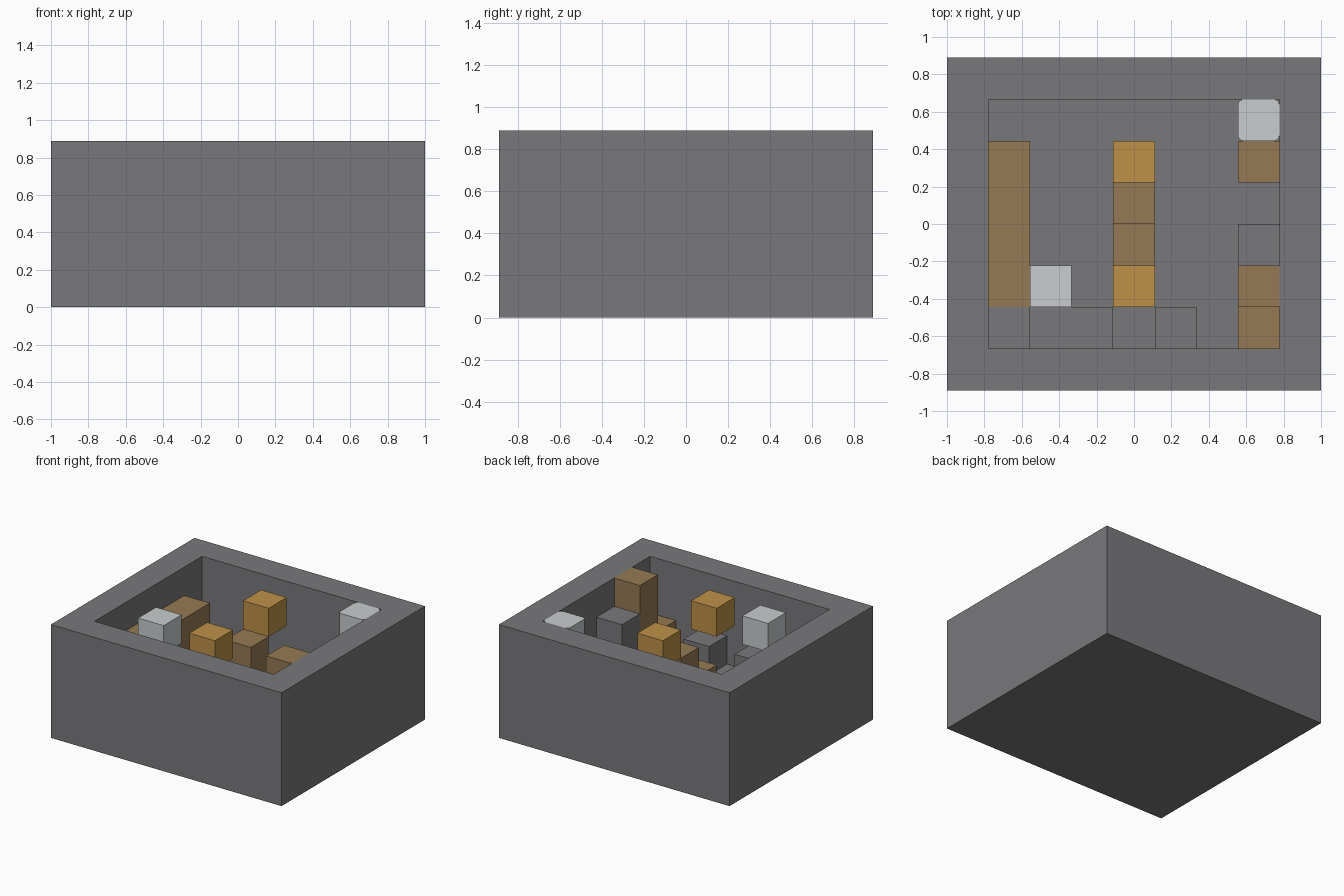
import bpy
import bmesh
from mathutils import Matrix, Vector

CELL = 2 / 9
FLOOR = 1
RIM = 4

cube = bpy.data.objects.get("Cube")
if cube:
    bpy.data.objects.remove(cube, do_unlink=True)


def material(name, rgb):
    mat = bpy.data.materials.new(name)
    mat.use_nodes = True
    color = (*rgb, 1)
    mat.diffuse_color = color
    mat.node_tree.nodes["Principled BSDF"].inputs["Base Color"].default_value = color
    return mat


stone = material("stone grey", (0.19, 0.187, 0.197))
wood = material("wood brown", (0.305, 0.195, 0.087))
gold = material("golden orange", (0.51, 0.285, 0.065))
pale = material("pale grey", (0.58, 0.61, 0.62))


def box_mesh(low, high):
    """Box between two grid corners, measured in cells."""
    low, high = Vector(low), Vector(high)
    size = (high - low) * CELL
    middle = ((low + high) / 2 - Vector((4.5, 4, 0))) * CELL
    bm = bmesh.new()
    bmesh.ops.create_cube(bm, size=1, matrix=Matrix.Translation(middle) @ Matrix.Diagonal((*size, 1)))
    return bm


def finish(name, bm, mat):
    mesh = bpy.data.meshes.new(name)
    bm.to_mesh(mesh)
    bm.free()
    mesh.materials.append(mat)
    obj = bpy.data.objects.new(name, mesh)
    bpy.context.collection.objects.link(obj)
    return obj


def block(name, mat, x, y, top, bottom=FLOOR, wide=1, deep=1):
    return finish(name, box_mesh((x, y, bottom), (x + wide, y + deep, top)), mat)


# Open tray: one-cell walls around a sunken floor
bm = box_mesh((0, 0, 0), (9, 8, RIM))
bm.normal_update()
top = max(bm.faces, key=lambda f: f.calc_center_median().z)
bmesh.ops.inset_individual(bm, faces=[top], thickness=CELL, use_even_offset=True)
well = bmesh.ops.extrude_discrete_faces(bm, faces=[top])["faces"]
bmesh.ops.translate(bm, verts=well[0].verts[:], vec=(0, 0, (FLOOR - RIM) * CELL))
bmesh.ops.remove_doubles(bm, verts=bm.verts, dist=0.0001)
bmesh.ops.recalc_face_normals(bm, faces=bm.faces)
finish("stone_tray", bm, stone)

# Stone steps along the front wall and the right side
block("stone_corner_step", stone, 1, 1, 3)
block("stone_long_step", stone, 2, 1, 2, wide=2)
block("stone_single_step", stone, 5, 1, 2)
block("stone_pillar", stone, 7, 3, 3)

# Wooden platforms
block("wood_long_wall", wood, 1, 2, 3, deep=4)
block("wood_middle_step", wood, 4, 3, 2)
block("wood_middle_pillar", wood, 4, 4, 3)
block("wood_corner_step", wood, 7, 1, 2)
block("wood_tall_pillar", wood, 7, 2, RIM)
block("wood_back_step", wood, 7, 5, 2)

# Floating golden cubes
for label, y in (("front", 2), ("back", 5)):
    block("gold_cube_" + label, gold, 4, y, RIM, bottom=3)

# Floating pale cubes, the rear one with rounded upright edges
block("pale_cube", pale, 2, 2, RIM, bottom=3)
bm = box_mesh((7, 6, 3), (8, 7, RIM))
upright = [e for e in bm.edges if abs(e.verts[0].co.z - e.verts[1].co.z) > CELL / 2]
bmesh.ops.bevel(bm, geom=upright, offset=0.03, segments=3, profile=0.5, affect='EDGES')
finish("pale_rounded_cube", bm, pale)
